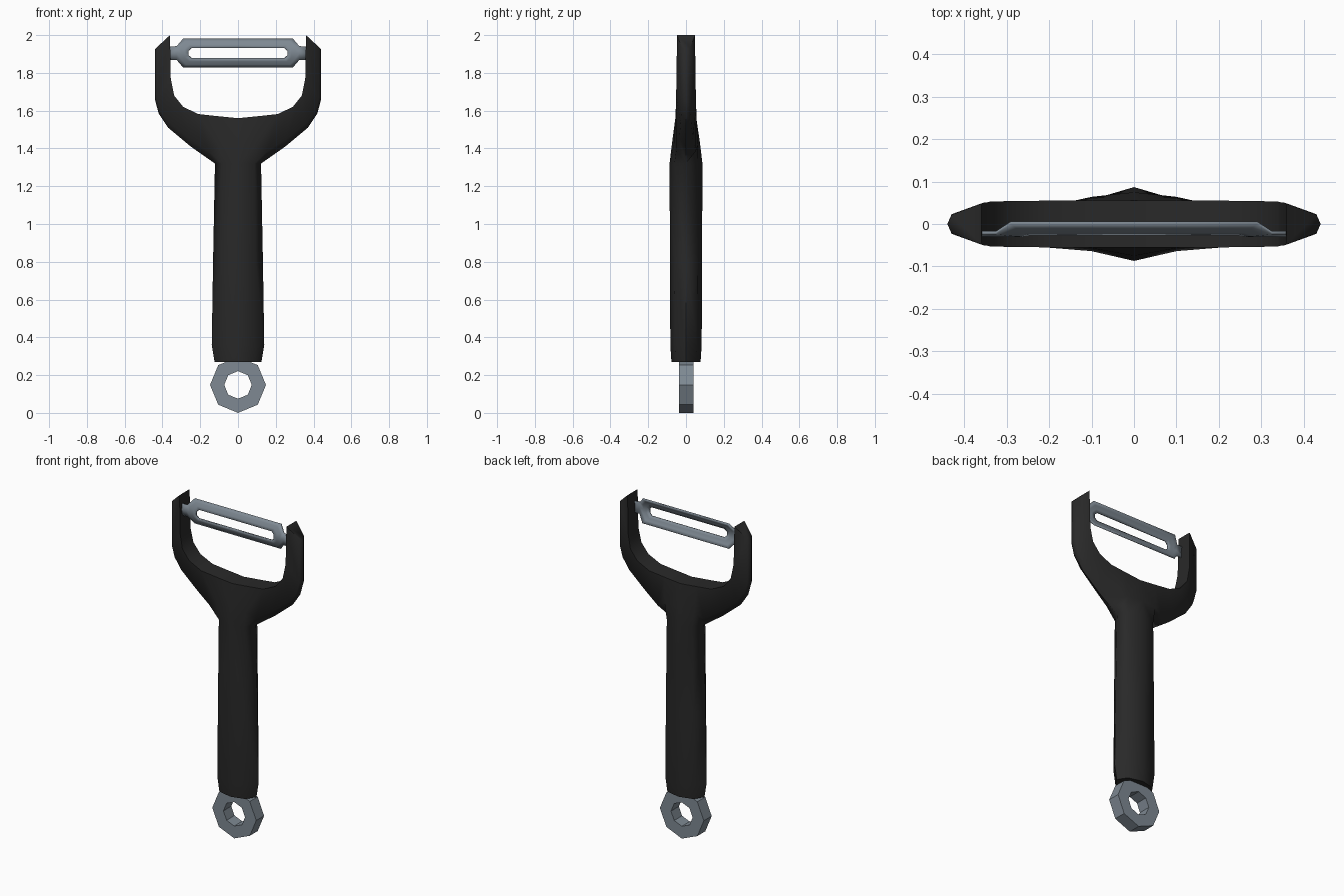
import bpy, bmesh, math

if "Cube" in bpy.data.objects:
    bpy.data.objects.remove(bpy.data.objects["Cube"])


def material(name, rgb):
    m = bpy.data.materials.new(name)
    m.diffuse_color = (*rgb, 1)
    m.use_nodes = True
    m.node_tree.nodes["Principled BSDF"].inputs["Base Color"].default_value = m.diffuse_color
    return m


BLACK = material("black rubber", (0.022, 0.022, 0.022))
STEEL = material("grey steel", (0.21, 0.25, 0.29))


def finish(bm, name, mat, angle, mirror=False, thickness=0):
    bmesh.ops.remove_doubles(bm, verts=bm.verts, dist=0.0005)
    bmesh.ops.recalc_face_normals(bm, faces=bm.faces)
    me = bpy.data.meshes.new(name)
    bm.to_mesh(me)
    bm.free()
    ob = bpy.data.objects.new(name, me)
    bpy.context.collection.objects.link(ob)
    me.materials.append(mat)
    bpy.ops.object.select_all(action='DESELECT')
    bpy.context.view_layer.objects.active = ob
    ob.select_set(True)
    bpy.ops.object.shade_smooth_by_angle(angle=math.radians(angle))
    if mirror:
        mod = ob.modifiers.new("mirror", 'MIRROR')
        mod.use_clip = True
    if thickness:
        mod = ob.modifiers.new("thickness", 'SOLIDIFY')
        mod.thickness = thickness
        mod.offset = 0
    return ob


def bridge(bm, a, b, closed=False, skip=()):
    n = len(a)
    for j in range(n if closed else n - 1):
        if j not in skip:
            k = (j + 1) % n
            bm.faces.new((a[j], a[k], b[k], b[j]))


# Handle with fork: right half, mirrored
bm = bmesh.new()
rings = []
for z, hx, hy in [(0.27, 0.124, 0.077), (0.36, 0.139, 0.083),
                  (0.8, 0.132, 0.085), (1.32, 0.122, 0.087)]:
    rings.append([bm.verts.new((hx * math.sin(i * math.pi / 4),
                                hy * math.cos(i * math.pi / 4), z))
                  for i in range(5)])
for a, b in zip(rings, rings[1:]):
    bridge(bm, a, b)
bm.faces.new(rings[0])

# Fork stations: inner, shoulder and outer points as (x, z, half thickness)
stations = [
    ((0, 1.56, .055), (0, 1.42, .075), (0, 1.32, .087)),
    ((.11, 1.571, .055), (.1, 1.42, .064), (.08627, 1.32, .06152)),
    ((.21, 1.582, .055), (.155, 1.385, .052), (.122, 1.32, 0)),
    ((.29, 1.62, .054), (.256, 1.45, .036), (.25, 1.41, 0)),
    ((.338, 1.68, .053), (.362, 1.535, .028), (.37, 1.51, 0)),
    ((.347, 1.725, .051), (.411, 1.6, .024), (.42, 1.585, 0)),
    ((.356, 1.77, .05), (.43, 1.668, .023), (.44, 1.66, 0)),
    ((.36, 2.0, .048), (.43, 1.935, .022), (.44, 1.925, 0)),
]
sections = []
for s in stations:
    loop = [(x, t, z) for x, z, t in s] + [(x, -t, z) for x, z, t in reversed(s)]
    sections.append([bm.verts.new(p) for p in loop])
for a, b in zip(sections, sections[1:]):
    bridge(bm, a, b, closed=True, skip=(2,))
bm.faces.new(sections[-1])
finish(bm, "handle_and_fork", BLACK, 65, mirror=True)

# Hanging ring: octagonal with an octagonal hole
bm = bmesh.new()
loops = []
for r, y in [(0.148, -0.036), (0.148, 0.04), (0.073, 0.04), (0.073, -0.036)]:
    loops.append([bm.verts.new((r * math.sin(i * math.pi / 4), y,
                                0.148 - r * math.cos(i * math.pi / 4)))
                  for i in range(8)])
for i in range(4):
    bridge(bm, loops[i], loops[(i + 1) % 4], closed=True)
finish(bm, "hanging_ring", STEEL, 30)

# Blade: curved slotted plate, right half, mirrored
ZC = 1.905


def on_blade(x, z):
    return (x, -0.027 + 0.03 * ((z - ZC) / 0.075) ** 2, z)


bm = bmesh.new()
outer = [(0, 1.98), (.29, 1.98), (.325, 1.94), (.325, ZC), (.325, 1.87), (.29, 1.83), (0, 1.83)]
inner = [(0, 1.932), (.245, 1.932), (.262, 1.917), (.262, ZC), (.262, 1.893), (.245, 1.878), (0, 1.878)]
rows = []
for f in (0, 0.33, 0.67, 1):
    rows.append([bm.verts.new(on_blade(o[0] + (i[0] - o[0]) * f, o[1] + (i[1] - o[1]) * f))
                 for o, i in zip(outer, inner)])
for a, b in zip(rows, rows[1:]):
    bridge(bm, a, b)
# pivot tab reaching into the fork arm
tab = [bm.verts.new(on_blade(.37, z)) for z in (1.94, ZC, 1.87)]
bridge(bm, rows[0][2:5], tab)
finish(bm, "blade", STEEL, 40, mirror=True, thickness=0.008)
